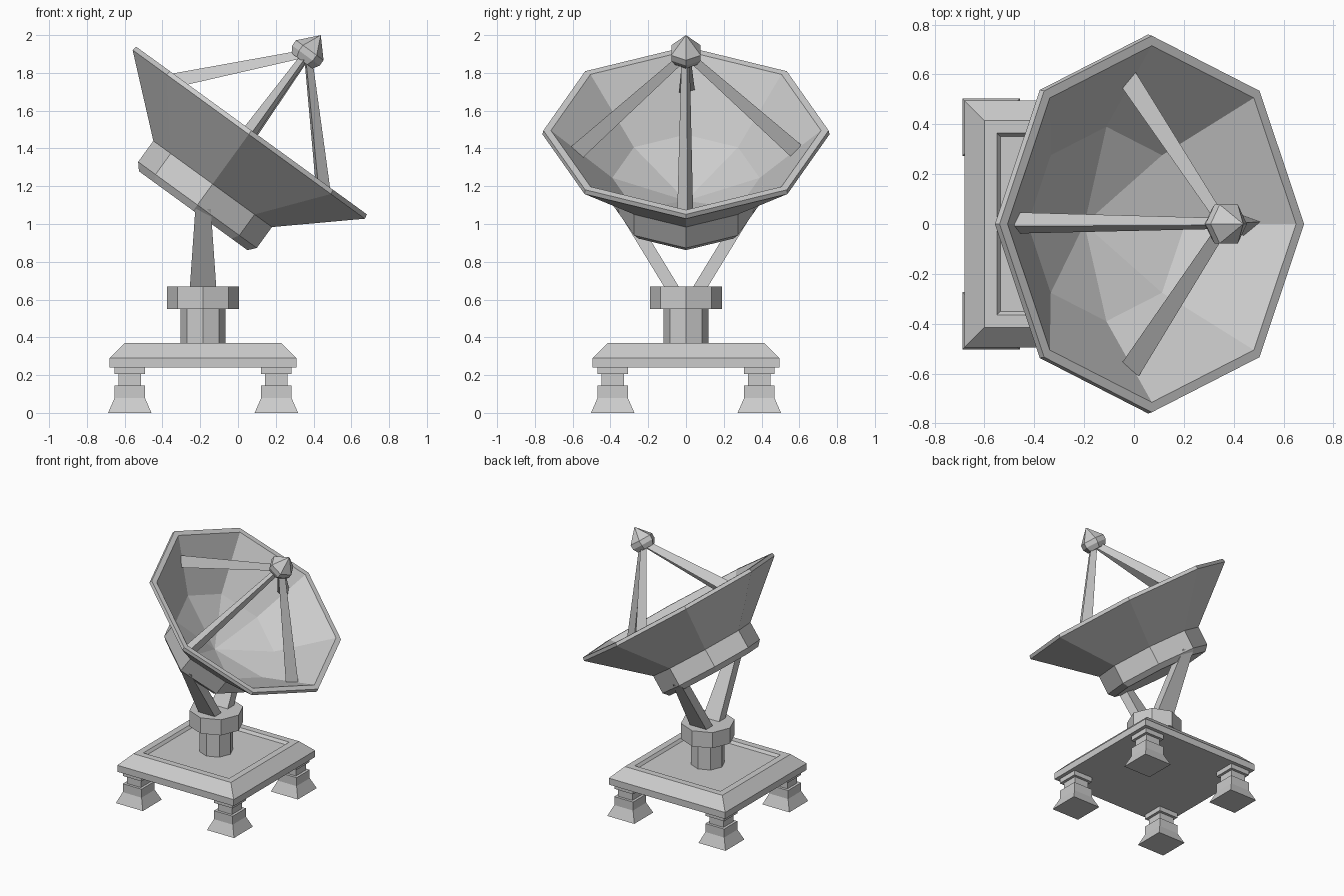
import bpy, bmesh
from math import sin, cos, pi, radians, sqrt
from mathutils import Matrix, Vector

if "Cube" in bpy.data.objects:
    bpy.data.objects.remove(bpy.data.objects["Cube"])

CX = -0.185  # pedestal axis
TILT = Matrix.Translation((0.0715, 0, 1.495)) @ Matrix.Rotation(radians(36), 4, 'Y')


def loft(name, rings, matrix=Matrix(), cap_start=True, cap_end=True):
    """Skin a stack of point rings; a one-point ring closes to a tip."""
    bm = bmesh.new()
    rows = [[bm.verts.new(matrix @ Vector(p)) for p in ring] for ring in rings]
    for a, b in zip(rows, rows[1:]):
        n = max(len(a), len(b))
        for i in range(n):
            j = (i + 1) % n
            if len(b) == 1:
                bm.faces.new((a[i], a[j], b[0]))
            elif len(a) == 1:
                bm.faces.new((a[0], b[j], b[i]))
            else:
                bm.faces.new((a[i], a[j], b[j], b[i]))
    if cap_start and len(rows[0]) > 2:
        bm.faces.new(rows[0][::-1])
    if cap_end and len(rows[-1]) > 2:
        bm.faces.new(rows[-1])
    mesh = bpy.data.meshes.new(name)
    bm.to_mesh(mesh)
    bm.free()
    obj = bpy.data.objects.new(name, mesh)
    bpy.context.collection.objects.link(obj)
    return obj


def ring(r, z, sides, phase=0.0):
    if r == 0:
        return [(0, 0, z)]
    return [(r * cos(phase + 2 * pi * i / sides), r * sin(phase + 2 * pi * i / sides), z)
            for i in range(sides)]


def turned(name, profile, sides, matrix=Matrix(), **caps):
    return loft(name, [ring(r, z, sides) for r, z in profile], matrix, **caps)


def square(name, profile, x, y):
    """Square section stack, profile given as (half width, z)."""
    return loft(name, [ring(h * sqrt(2), z, 4, pi / 4) for h, z in profile],
                Matrix.Translation((x, y, 0)))


# Base plate with chamfered edge and shallow recess
square("base_plate", [(0.495, 0.24), (0.495, 0.29), (0.415, 0.37),
                      (0.365, 0.37), (0.35, 0.35)], CX, 0)

# Four feet
for sx in (-1, 1):
    for sy in (-1, 1):
        square("foot", [(0.115, 0), (0.08, 0.08), (0.08, 0.145), (0.06, 0.145),
                        (0.06, 0.205), (0.08, 0.205), (0.08, 0.245)],
               CX + sx * 0.388, sy * 0.388)

# Octagonal pedestal and collar
turned("pedestal", [(0.12, 0.34), (0.12, 0.55), (0.19, 0.55), (0.19, 0.67)], 8,
       Matrix.Translation((CX, 0, 0)))

# Two leaning support arms
for side, label in ((-1, "front"), (1, "back")):
    rings = []
    for z, y, hx in ((0.65, 0.066, 0.071), (1.08, 0.328, 0.041)):
        y *= side
        rings.append([(CX - hx, y - 0.039, z), (CX + hx, y - 0.039, z),
                      (CX + hx, y + 0.039, z), (CX - hx, y + 0.039, z)])
    loft(label + "_support_arm", rings)

# Drum behind the dish
turned("dish_drum", [(0.355, -0.525), (0.388, -0.487), (0.388, -0.345)], 8, TILT,
       cap_end=False)

# Dish shell: outer wall, rim, inner wall, bowl centre
turned("dish", [(0.388, -0.35), (0.76, -0.025), (0.755, 0), (0.715, 0),
                (0.39, -0.31), (0, -0.46)], 8, TILT, cap_start=False)

# Four tapered feed struts
for k in range(4):
    a = k * pi / 2
    radial = Vector((cos(a), sin(a), 0))
    start, end = radial * 0.58 + Vector((0, 0, -0.14)), Vector((0, 0, 0.5))
    along = (end - start).normalized()
    across = Vector((-sin(a), cos(a), 0))
    up = along.cross(across)
    rings = []
    for centre, r in ((start, 0.05), (end, 0.025)):
        rings.append([centre + across * r * cos(radians(d)) + up * r * sin(radians(d))
                      for d in (40, 160, 280)])
    loft("feed_strut", rings, TILT)

# Feed head
turned("feed_head", [(0.068, 0.455), (0.09, 0.49), (0.09, 0.525), (0, 0.624)], 6, TILT)
